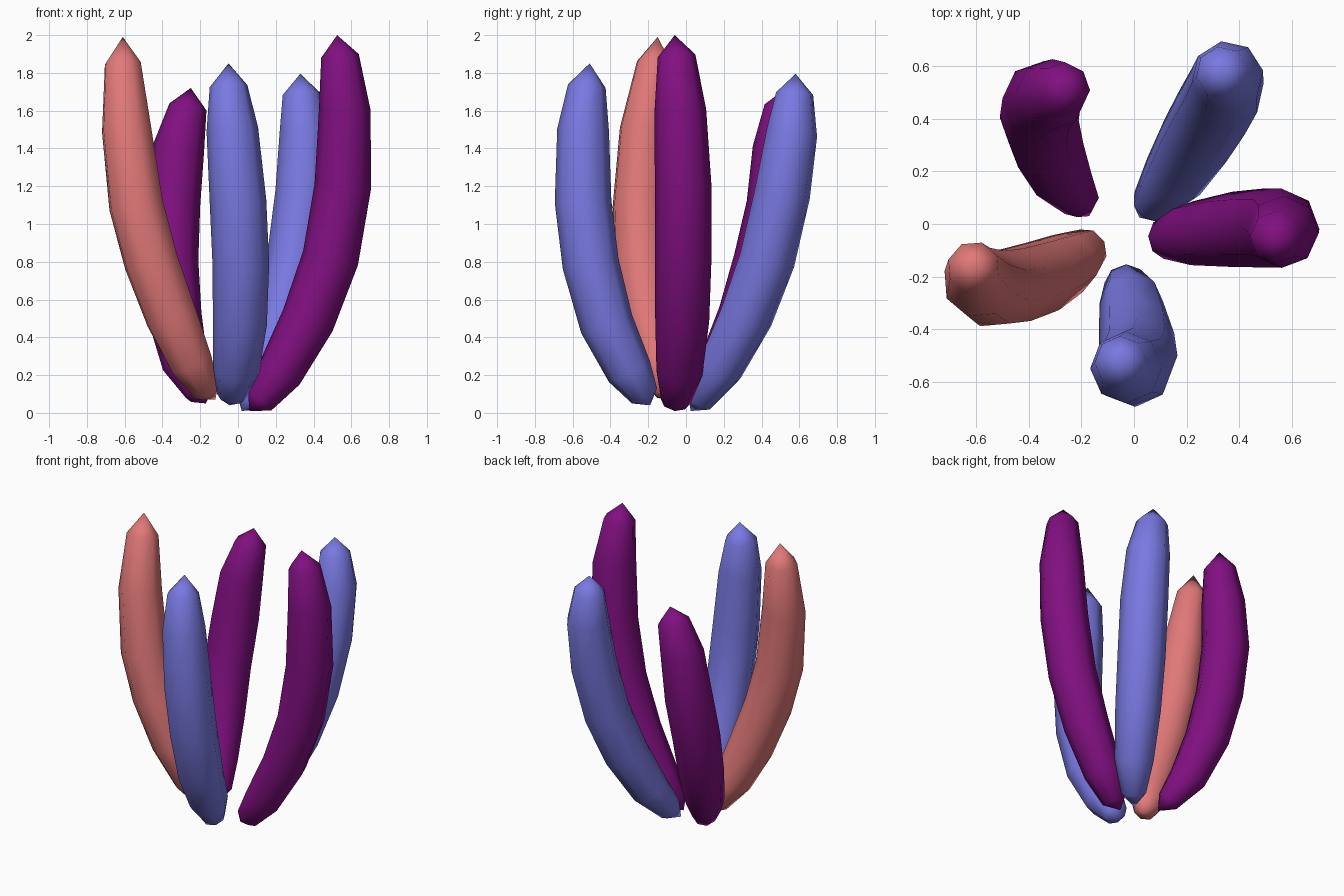
import bpy
import bmesh
from math import cos, sin, pi, radians
from mathutils import Vector

default_cube = bpy.data.objects.get("Cube")
if default_cube:
    bpy.data.objects.remove(default_cube, do_unlink=True)


def make_material(name, colour):
    material = bpy.data.materials.new(name)
    material.use_nodes = True
    rgba = (*colour, 1.0)
    material.diffuse_color = rgba
    shader = material.node_tree.nodes["Principled BSDF"]
    shader.inputs["Base Color"].default_value = rgba
    return material


salmon = make_material("salmon pink", (0.76, 0.19, 0.19))
blue = make_material("periwinkle blue", (0.19, 0.19, 0.76))
purple = make_material("deep purple", (0.22, 0.005, 0.22))

SIDES = 8
# Ring radii from the base pole up to the tip pole
RADII = (0, 0.078, 0.122, 0.143, 0.15, 0.15, 0.137, 0.1, 0)


def make_petal(name, material, path):
    """Sweep a tapering octagon along a path and close both ends at a pole."""
    points = [Vector(p) for p in path]
    outward = Vector((points[4].x, points[4].y, 0)).normalized()
    bm = bmesh.new()
    rings = []
    for i in range(1, len(points) - 1):
        tangent = (points[i + 1] - points[i - 1]).normalized()
        across = tangent.cross(outward).normalized()
        radial = across.cross(tangent)
        ring = []
        for k in range(SIDES):
            angle = 2 * pi * k / SIDES
            offset = radial * cos(angle) + across * sin(angle)
            ring.append(bm.verts.new(points[i] + RADII[i] * offset))
        rings.append(ring)
    base, tip = bm.verts.new(points[0]), bm.verts.new(points[-1])

    # Skin the rings, then fan the end caps
    for k in range(SIDES):
        n = (k + 1) % SIDES
        for low, high in zip(rings, rings[1:]):
            bm.faces.new((low[k], low[n], high[n], high[k]))
        bm.faces.new((base, rings[0][n], rings[0][k]))
        bm.faces.new((tip, rings[-1][k], rings[-1][n]))
    bmesh.ops.recalc_face_normals(bm, faces=bm.faces[:])

    mesh = bpy.data.meshes.new(name)
    bm.to_mesh(mesh)
    bm.free()
    mesh.materials.append(material)
    petal = bpy.data.objects.new(name, mesh)
    bpy.context.collection.objects.link(petal)

    # Soft shading along the tube
    bpy.ops.object.select_all(action="DESELECT")
    petal.select_set(True)
    bpy.context.view_layer.objects.active = petal
    bpy.ops.object.shade_smooth_by_angle(angle=radians(60))
    return petal


# Right petal, curling back at the tip
make_petal("right_petal", salmon, (
    (-.12, -.06, .07), (-.17, -.09, .12), (-.25, -.15, .27),
    (-.35, -.2, .5), (-.46, -.235, .8), (-.54, -.245, 1.1),
    (-.59, -.22, 1.5), (-.61, -.165, 1.85), (-.61, -.15, 1.99)))

# Front petal
make_petal("front_petal", blue, (
    (-.045, -.19, .04), (-.035, -.22, .09), (-.01, -.3, .22),
    (.01, -.42, .47), (.015, -.505, .79), (0, -.545, 1.12),
    (-.03, -.545, 1.5), (-.05, -.525, 1.73), (-.05, -.51, 1.85)))

# Left petal
make_petal("left_petal", purple, (
    (.06, -.06, .01), (.115, -.055, .06), (.22, -.035, .21),
    (.37, -.02, .49), (.49, -.015, .82), (.555, -.015, 1.2),
    (.565, -.03, 1.6), (.54, -.05, 1.89), (.525, -.06, 2)))

# Back left petal
make_petal("back_left_petal", blue, (
    (.02, .025, .01), (.065, .075, .07), (.15, .18, .23),
    (.235, .32, .51), (.3, .43, .81), (.345, .51, 1.16),
    (.355, .56, 1.48), (.335, .575, 1.69), (.33, .58, 1.795)))

# Back right petal
make_petal("back_right_petal", purple, (
    (-.17, .03, .05), (-.205, .09, .11), (-.28, .19, .26),
    (-.335, .31, .51), (-.36, .4, .8), (-.35, .47, 1.1),
    (-.315, .49, 1.4), (-.265, .515, 1.62), (-.25, .53, 1.72)))
